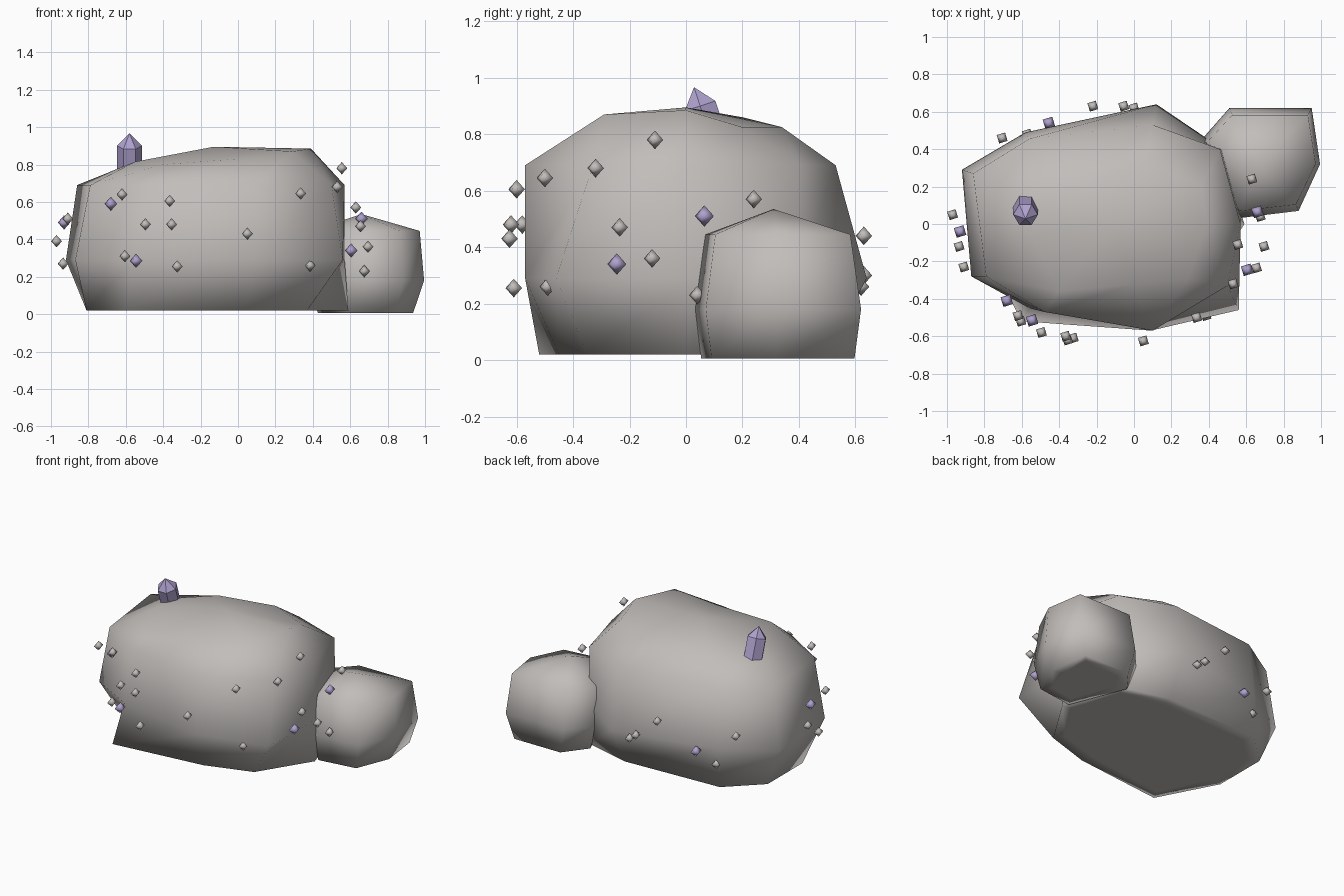
import bpy
import bmesh
from math import radians, cos, sin, pi
from mathutils import Matrix, Vector

if "Cube" in bpy.data.objects:
    bpy.data.objects.remove(bpy.data.objects["Cube"], do_unlink=True)


def make_material(name, colour):
    material = bpy.data.materials.new(name)
    material.use_nodes = True
    material.diffuse_color = (*colour, 1)
    shader = material.node_tree.nodes["Principled BSDF"]
    shader.inputs["Base Color"].default_value = (*colour, 1)
    return material


def finish(bm, name, material, smooth_angle=None):
    """Turn a bmesh into a named object with one material."""
    bmesh.ops.recalc_face_normals(bm, faces=bm.faces)
    mesh = bpy.data.meshes.new(name)
    bm.to_mesh(mesh)
    bm.free()
    obj = bpy.data.objects.new(name, mesh)
    bpy.context.collection.objects.link(obj)
    mesh.materials.append(material)
    if smooth_angle:
        bpy.ops.object.select_all(action="DESELECT")
        obj.select_set(True)
        bpy.context.view_layer.objects.active = obj
        bpy.ops.object.shade_smooth_by_angle(angle=radians(smooth_angle))
    return obj


def loft(name, rings, peak, material):
    """Skin stacked rings of points, with a flat base and a peak on top."""
    bm = bmesh.new()
    rows = [[bm.verts.new(point) for point in ring] for ring in rings]
    count = len(rows[0])
    for lower, upper in zip(rows, rows[1:]):
        for i in range(count):
            j = (i + 1) % count
            bm.faces.new((lower[i], lower[j], upper[j], upper[i]))
    base = bm.faces.new(rows[0][::-1])
    tip = bm.verts.new(peak)
    for i in range(count):
        bm.faces.new((rows[-1][i], rows[-1][(i + 1) % count], tip))
    # Inset base keeps the underside flat while its rim shades softly
    bmesh.ops.recalc_face_normals(bm, faces=bm.faces)
    bmesh.ops.inset_region(bm, faces=[base], thickness=.08)
    return finish(bm, name, material, smooth_angle=120)


def at_height(outline, z):
    return [(x, y, z) for x, y in outline]


def shrink(outline, centre, scale_x, scale_y):
    """Scale an outline towards its centre."""
    cx, cy = centre
    return [(cx + (x - cx) * scale_x, cy + (y - cy) * scale_y)
            for x, y in outline]


grey_stone = make_material("warm grey stone", (0.535, 0.51, 0.495))
purple_crystal = make_material("pale purple crystal", (0.43, 0.36, 0.62))

# Large boulder: foot, waist, shoulder and crown rings
foot = [(-.81, .26), (-.81, -.12), (-.6, -.52), (.05, -.45), (.37, -.35),
        (.59, 0), (.46, .41), (.12, .5), (-.59, .47)]
waist = [(-.92, .29), (-.87, -.28), (-.56, -.45), (.09, -.57), (.56, -.46),
         (.57, .03), (.47, .4), (.12, .64), (-.58, .49)]
shoulder = [(-.86, .27), (-.79, -.28), (-.48, -.47), (.1, -.57), (.5, -.33),
            (.57, 0), (.46, .4), (.1, .53), (-.56, .455)]
crown = [(-.55, .1, .81), (-.55, -.06, .815), (-.4, -.36, .8),
         (0, -.32, .83), (.29, -.29, .87), (.39, 0, .885),
         (.36, .2, .825), (.05, .34, .825), (-.29, .2, .86)]
loft("large_boulder",
     [at_height(foot, .02), at_height(waist, .29),
      at_height(shoulder, .69), crown],
     (-.13, 0, .895), grey_stone)

# Small boulder resting against the back corner
small_waist = [(.36, .45), (.55, .03), (.88, .07), (.995, .32),
               (.95, .62), (.51, .62)]
small_centre = (.7, .33)
loft("small_boulder",
     [at_height(shrink(small_waist, small_centre, .8, .92), .005),
      at_height(small_waist, .18),
      at_height(shrink(small_waist, small_centre, .92, .87), .445)],
     (.66, .31, .535), grey_stone)

# Pointed six-sided crystal leaning towards the front
bm = bmesh.new()
levels = [[bm.verts.new((cos(k * pi / 3) * .066, sin(k * pi / 3) * .066, z))
           for k in range(6)] for z in (-.2, 0)]
point = bm.verts.new((0, 0, .07))
for i in range(6):
    j = (i + 1) % 6
    bm.faces.new((levels[0][i], levels[0][j], levels[1][j], levels[1][i]))
    bm.faces.new((levels[1][i], levels[1][j], point))
bm.faces.new(levels[0][::-1])
bm.transform(Matrix.Translation((-.58, .05, .9))
             @ Matrix.Rotation(radians(18), 4, "X"))
finish(bm, "top_crystal", purple_crystal)


# Small eight-sided stones floating around the boulders, softly shaded
def scatter(name, centres, radius, material):
    turn = radians(62)
    for number, centre in enumerate(centres, 1):
        bm = bmesh.new()
        waist_ring = [bm.verts.new((cos(turn + k * pi / 2) * radius,
                                    sin(turn + k * pi / 2) * radius, 0))
                      for k in range(4)]
        for side in (1, -1):
            tip = bm.verts.new((0, 0, side * radius))
            for i in range(4):
                bm.faces.new((waist_ring[i], waist_ring[(i + 1) % 4], tip))
        bm.transform(Matrix.Translation(Vector(centre)))
        finish(bm, f"{name}_{number}", material, smooth_angle=120)


front_stones = [(.05, -.625, .43), (-.365, -.6, .605), (.335, -.5, .645),
                (.385, -.49, .26), (-.355, -.62, .48), (-.495, -.58, .48),
                (-.325, -.61, .255), (-.605, -.52, .31), (-.62, -.49, .64)]
side_stones = [(.53, -.32, .68), (.555, -.11, .78), (.63, .24, .57),
               (.655, -.235, .47), (.695, -.12, .36), (.675, .04, .23),
               (-.97, .05, .39), (-.935, -.12, .27), (-.91, -.23, .51)]
back_stones = [(-.22, .63, .44), (-.055, .63, .3), (0, .62, .26),
               (-.705, .46, .4), (-.57, .48, .18)]
purple_stones = [(-.93, -.04, .49), (-.68, -.41, .59), (-.545, -.515, .285),
                 (.605, -.245, .34), (.66, .065, .51), (-.455, .54, .26)]
scatter("front_stone", front_stones, .033, grey_stone)
scatter("side_stone", side_stones, .033, grey_stone)
scatter("back_stone", back_stones, .033, grey_stone)
scatter("purple_stone", purple_stones, .038, purple_crystal)
